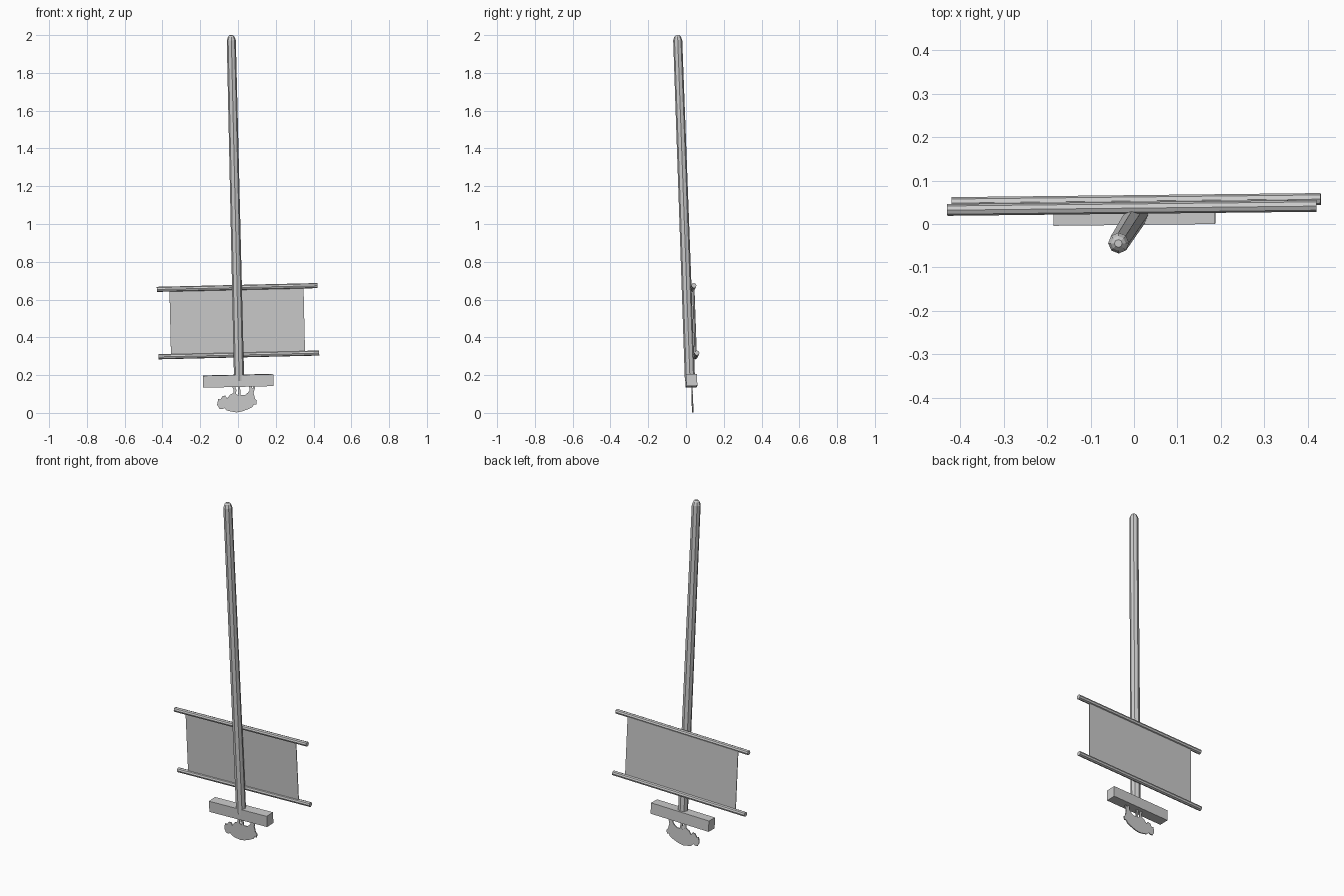
import bpy, bmesh
from mathutils import Matrix, Vector

if "Cube" in bpy.data.objects:
    bpy.data.objects.remove(bpy.data.objects["Cube"])

# The whole standard leans slightly: build a tilted frame
Z = Vector((-0.023, -0.036, 1)).normalized()
X = Vector((1, 0.011, 0.024))
X = (X - Z * X.dot(Z)).normalized()
Y = Z.cross(X)
R = Matrix((X, Y, Z)).transposed().to_4x4()


def finish(name, bm, loc):
    bmesh.ops.recalc_face_normals(bm, faces=bm.faces)
    me = bpy.data.meshes.new(name)
    bm.to_mesh(me)
    bm.free()
    ob = bpy.data.objects.new(name, me)
    ob.matrix_world = Matrix.Translation(loc) @ R
    bpy.context.collection.objects.link(ob)
    return ob


def box(name, loc, size):
    bm = bmesh.new()
    bmesh.ops.create_cube(bm, size=1)
    bmesh.ops.scale(bm, vec=size, verts=bm.verts)
    return finish(name, bm, loc)


def rod(name, loc, sections, sides, axis='Z'):
    # Lathe-like rod from (height, radius) sections
    bm = bmesh.new()
    rot = Matrix.Rotation(1.5707963, 4, 'Y') if axis == 'X' else Matrix()
    rings = []
    for h, r in sections:
        ring = bmesh.ops.create_circle(bm, segments=sides, radius=r,
                                       matrix=rot @ Matrix.Translation((0, 0, h)))
        rings.append(ring['verts'])
    for a, b in zip(rings, rings[1:]):
        for i in range(sides):
            j = (i + 1) % sides
            bm.faces.new((a[i], a[j], b[j], b[i]))
    bm.faces.new(rings[0])
    bm.faces.new(rings[-1])
    return finish(name, bm, loc)


# Tapered pole with chamfered tip
rod("pole", (0.006, 0.021, 0.17),
    [(0, 0.027), (1.805, 0.024), (1.823, 0.017), (1.831, 0.009)], 8)

# Crossbars and the cloth stretched between them
for name, loc in (("upper_crossbar", (-0.005, 0.037, 0.664)),
                  ("lower_crossbar", (0.005, 0.053, 0.307))):
    rod(name, loc, [(-0.425, 0.0135), (0.425, 0.0135)], 8, 'X')
box("banner_cloth", (-0.004, 0.045, 0.485), (0.71, 0.004, 0.355))

# Block that carries the animal figure
box("mount_block", (0.001, 0.028, 0.17), (0.372, 0.058, 0.063))

# Flat animal silhouette, feet against the block
outline = [(-.111, .045), (-.105, .077), (-.093, .073), (-.083, .090), (-.067, .093),
           (-.058, .077), (-.042, .097), (-.025, .105), (-.022, .122), (-.030, .140),
           (-.014, .140), (-.008, .122), (-.010, .100), (.002, .093), (.000, .140),
           (.012, .140), (.014, .094), (.036, .093), (.052, .105), (.062, .118),
           (.060, .140), (.074, .140), (.078, .124), (.084, .140), (.092, .132),
           (.083, .104), (.090, .072), (.099, .062), (.096, .042), (.083, .044),
           (.075, .030), (.050, .018), (.018, .007), (-.010, .003), (-.038, .008),
           (-.060, .014), (-.074, .028), (-.085, .022), (-.100, .024)]
bm = bmesh.new()
face = bm.faces.new([bm.verts.new((x, -0.003, z)) for x, z in outline])
ext = bmesh.ops.extrude_face_region(bm, geom=[face])
bmesh.ops.translate(bm, vec=(0, 0.006, 0),
                    verts=[g for g in ext['geom'] if isinstance(g, bmesh.types.BMVert)])
finish("animal_figure", bm, (0.002, 0.036, 0.0))
